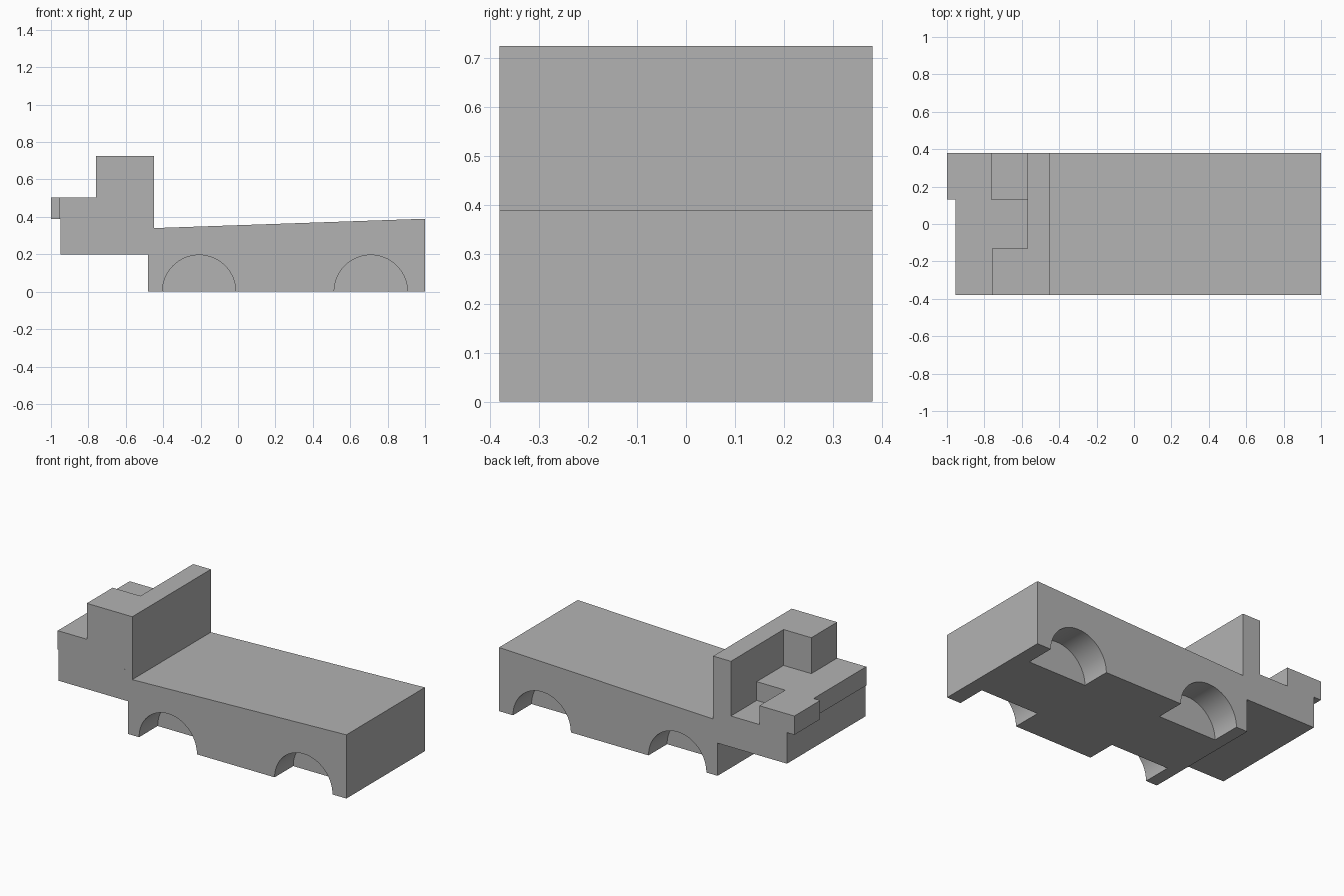
import bpy
import bmesh
from math import cos, sin, pi, radians

default = bpy.data.objects.get("Cube")
if default:
    bpy.data.objects.remove(default, do_unlink=True)

# Single flat colour
grey = bpy.data.materials.new("light grey")
grey.use_nodes = True
colour = (0.45, 0.45, 0.45, 1)
grey.diffuse_color = colour
grey.node_tree.nodes["Principled BSDF"].inputs["Base Color"].default_value = colour

HALF = 0.38      # half width of the vehicle
SPLIT = 0.13     # half width of the middle engine cover
DECK = 0.39      # height of the cab floor
SILL = 0.505     # height of the engine cover and nose
ROOF = 0.725     # height of the cab


def extrude(name, profile, y0, y1):
    """Solid made by sweeping an x-z outline from y0 to y1."""
    bm = bmesh.new()
    face = bm.faces.new([bm.verts.new((x, y0, z)) for x, z in profile])
    result = bmesh.ops.extrude_face_region(bm, geom=[face])
    moved = [v for v in result["geom"] if isinstance(v, bmesh.types.BMVert)]
    bmesh.ops.translate(bm, verts=moved, vec=(0, y1 - y0, 0))
    bmesh.ops.recalc_face_normals(bm, faces=bm.faces)
    mesh = bpy.data.meshes.new(name)
    bm.to_mesh(mesh)
    bm.free()
    mesh.materials.append(grey)
    obj = bpy.data.objects.new(name, mesh)
    bpy.context.collection.objects.link(obj)
    return obj


def block(name, x0, x1, y0, y1, z0, z1):
    return extrude(name, [(x0, z0), (x1, z0), (x1, z1), (x0, z1)], y0, y1)


def activate(obj):
    bpy.ops.object.select_all(action="DESELECT")
    obj.select_set(True)
    bpy.context.view_layer.objects.active = obj


# Chassis with sloping bed and the cab floor overhanging at the end
chassis = extrude("chassis", [
    (-0.48, 0), (1, 0), (1, DECK), (-0.45, 0.34),
    (-0.45, DECK), (-0.95, DECK), (-0.95, 0.2), (-0.48, 0.2)], -HALF, HALF)

# Four half-round wheel arches, cut into both sides
RADIUS, DEPTH, STEPS = 0.196, 0.18, 64
for centre in (-0.208, 0.71):
    for side in (-1, 1):
        circle = [(centre + RADIUS * cos(2 * pi * i / STEPS),
                   RADIUS * sin(2 * pi * i / STEPS)) for i in range(STEPS)]
        cutter = extrude("wheel_arch_cutter", circle,
                         side * (HALF - DEPTH), side * (HALF + 0.1))
        cutter.hide_render = True
        cut = chassis.modifiers.new("wheel_arch", "BOOLEAN")
        cut.operation = "DIFFERENCE"
        cut.solver = "EXACT"
        cut.object = cutter
        activate(chassis)
        bpy.ops.object.modifier_apply(modifier=cut.name)
        bpy.data.objects.remove(cutter, do_unlink=True)
activate(chassis)
bpy.ops.object.shade_smooth_by_angle(angle=radians(30))

# Cab: full-width rear wall, tall side block, low cover and protruding nose
block("cab_rear_wall", -0.57, -0.45, -HALF, HALF, DECK, ROOF)
block("cab_side_block", -0.758, -0.57, -HALF, -SPLIT, DECK, ROOF)
block("cab_front_ledge", -0.955, -0.758, -HALF, -SPLIT, DECK, SILL)
block("engine_cover", -0.955, -0.57, -SPLIT, SPLIT, DECK, SILL)
block("protruding_nose", -1, -0.763, SPLIT, HALF, DECK, SILL)
